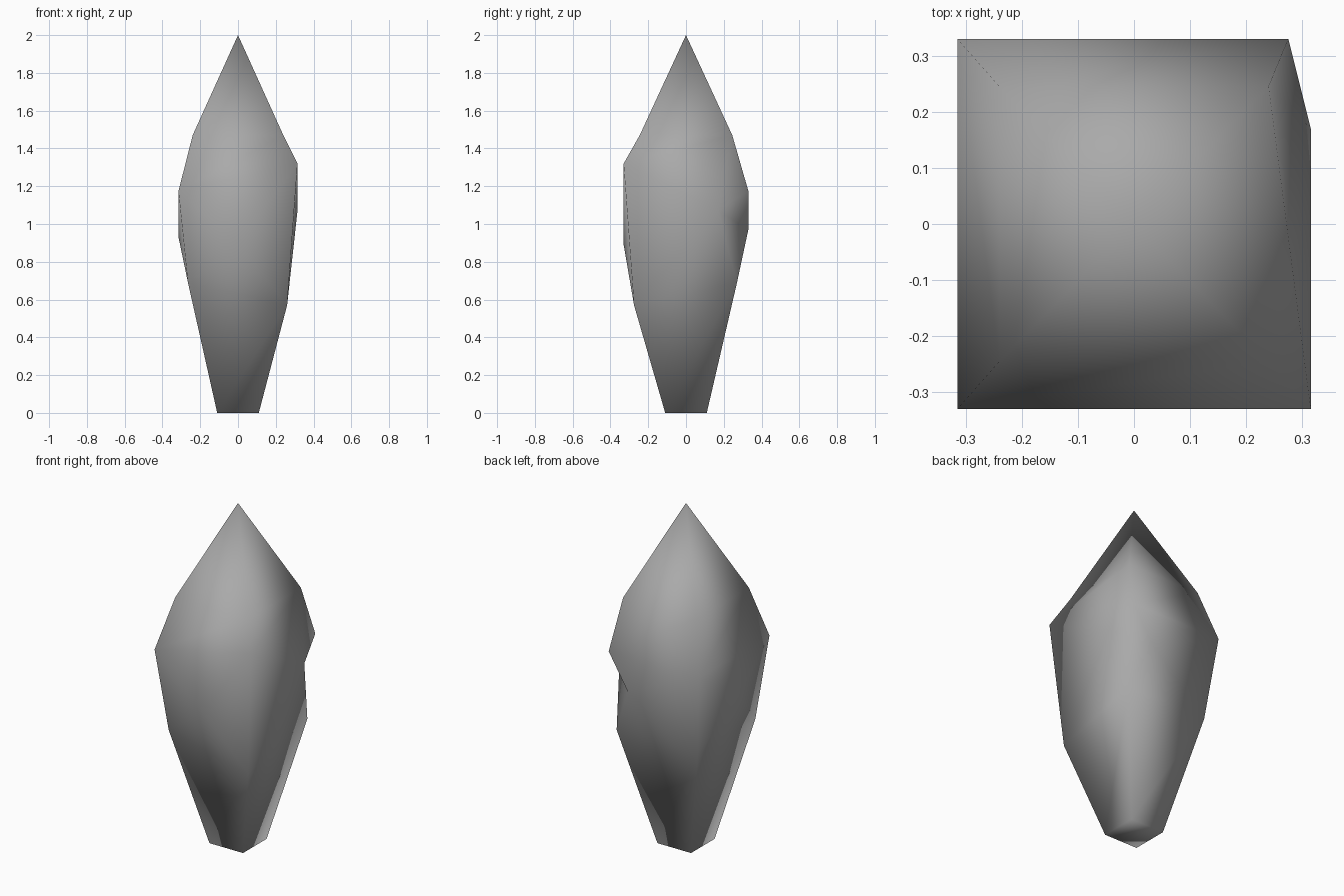
import bpy
import bmesh
from mathutils import Vector

default_cube = bpy.data.objects.get("Cube")
if default_cube:
    bpy.data.objects.remove(default_cube, do_unlink=True)

# One plain stone colour
stone = bpy.data.materials.new("grey_stone")
stone.use_nodes = True
stone_colour = (0.4, 0.4, 0.4, 1)
stone.diffuse_color = stone_colour
stone.node_tree.nodes["Principled BSDF"].inputs["Base Color"].default_value = stone_colour

# Corner directions, counter-clockwise from the front corner on the -x side
FRONT_LEFT, FRONT_RIGHT, BACK_RIGHT, BACK_LEFT = range(4)
signs = [(-1, -1), (1, -1), (1, 1), (-1, 1)]

bm = bmesh.new()


def ring(half_x, half_y, height):
    """Four corner vertices of one horizontal section."""
    return [bm.verts.new((sx * half_x, sy * half_y, height)) for sx, sy in signs]


def turn_edge(first, second):
    """Flip the diagonal shared by two triangles."""
    edge = bm.edges.get((first, second))
    bmesh.ops.rotate_edges(bm, edges=[edge], use_ccw=True)


# Sections of the crystal from foot to tip
foot = ring(0.11, 0.11, 0)
waist = ring(0.265, 0.27, 0.69)
girdle = ring(0.315, 0.33, 1.175)
shoulder = ring(0.24, 0.245, 1.47)
tip = bm.verts.new((0, 0, 2))

# Uneven corners
waist[FRONT_RIGHT].co = Vector((0.26, -0.275, 0.57))
girdle[FRONT_RIGHT].co.z = 1.32
girdle[BACK_RIGHT].co.x = 0.275

# A raised point on each side: front, right, back, left
bulges = [bm.verts.new(point) for point in (
    (0, -0.33, 0.89), (0.315, 0.17, 1.07), (0.15, 0.33, 0.97), (-0.315, -0.05, 0.93))]

# Facets
bm.faces.new(list(reversed(foot)))
for i, bulge in enumerate(bulges):
    j = (i + 1) % len(signs)
    bm.faces.new((foot[i], foot[j], waist[j], waist[i]))
    outline = [waist[i], waist[j], girdle[j], girdle[i]]
    for start, end in zip(outline, outline[1:] + outline[:1]):
        bm.faces.new((start, end, bulge))
    bm.faces.new((girdle[i], girdle[j], shoulder[j]))
    bm.faces.new((girdle[i], shoulder[j], shoulder[i]))
    bm.faces.new((shoulder[i], shoulder[j], tip))

# Chipped notch on the back corner, and the ridge above it
turn_edge(waist[BACK_RIGHT], girdle[BACK_RIGHT])
turn_edge(girdle[FRONT_RIGHT], girdle[BACK_RIGHT])

bmesh.ops.recalc_face_normals(bm, faces=bm.faces[:])
for face in bm.faces:
    face.smooth = True

mesh = bpy.data.meshes.new("crystal_rock")
bm.to_mesh(mesh)
bm.free()
mesh.materials.append(stone)
crystal = bpy.data.objects.new("crystal_rock", mesh)
bpy.context.scene.collection.objects.link(crystal)
